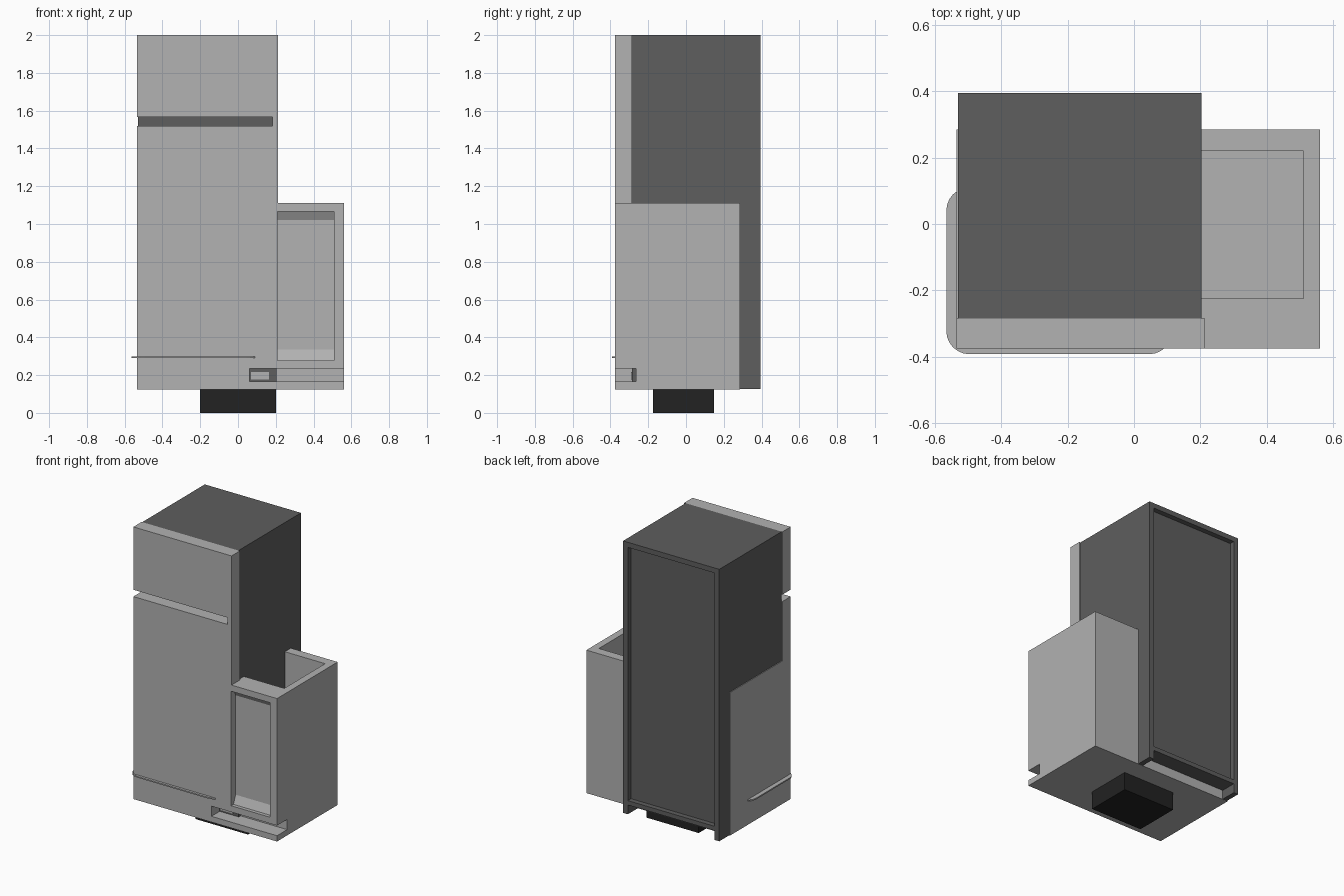
import bpy, bmesh, math

if "Cube" in bpy.data.objects:
    bpy.data.objects.remove(bpy.data.objects["Cube"])


def material(name, v):
    m = bpy.data.materials.new(name)
    m.diffuse_color = (v, v, v, 1)
    m.use_nodes = True
    m.node_tree.nodes["Principled BSDF"].inputs["Base Color"].default_value = m.diffuse_color
    return m


LIGHT = material("light_grey", 0.445)
DARK = material("dark_grey", 0.112)
BLACK = material("black", 0.016)


def prism(name, pts, a, b, axis, mat=None):
    """Extrude a 2D outline from a to b. axis 'z': pts are (x, y); axis 'x': pts are (y, z)."""
    bm = bmesh.new()
    place = (lambda p: (p[0], p[1], a)) if axis == 'z' else (lambda p: (a, p[0], p[1]))
    face = bm.faces.new([bm.verts.new(place(p)) for p in pts])
    ext = bmesh.ops.extrude_face_region(bm, geom=[face])
    d = (0, 0, b - a) if axis == 'z' else (b - a, 0, 0)
    bmesh.ops.translate(bm, vec=d, verts=[v for v in ext['geom'] if isinstance(v, bmesh.types.BMVert)])
    bmesh.ops.recalc_face_normals(bm, faces=bm.faces)
    me = bpy.data.meshes.new(name)
    bm.to_mesh(me)
    bm.free()
    ob = bpy.data.objects.new(name, me)
    bpy.context.collection.objects.link(ob)
    if mat:
        me.materials.append(mat)
    return ob


def box(name, x, y, z, mat=None):
    pts = [(x[0], y[0]), (x[1], y[0]), (x[1], y[1]), (x[0], y[1])]
    return prism(name, pts, z[0], z[1], 'z', mat)


def cut(ob, *cutters):
    """Subtract the cutters from ob, then delete them."""
    for c in cutters:
        c.hide_render = True
        m = ob.modifiers.new("cut", 'BOOLEAN')
        m.operation, m.solver, m.object = 'DIFFERENCE', 'EXACT', c
    dg = bpy.context.evaluated_depsgraph_get()
    me = bpy.data.meshes.new_from_object(ob.evaluated_get(dg))
    ob.modifiers.clear()
    ob.data = me
    for c in cutters:
        bpy.data.objects.remove(c)


# Lower housing with side bin, front recess and coin-tray slot
housing = box("lower_housing", (-0.535, 0.56), (-0.375, 0.285), (0.125, 1.11), LIGHT)
recess = [(-0.45, 0.278), (-0.45, 1.067), (-0.35, 1.067), (-0.325, 1.02),
          (-0.325, 0.335), (-0.35, 0.278)]
cut(housing,
    box("bin_cavity", (0.15, 0.51), (-0.225, 0.22), (0.3, 1.3)),
    prism("front_recess", recess, 0.21, 0.507, 'x'),
    box("tray_slot", (0.06, 0.7), (-0.5, -0.265), (0.165, 0.235)))

# Dark plate and light insert at the back of the slot
box("slot_plate", (0.06, 0.205), (-0.285, -0.26), (0.165, 0.235), DARK)
box("slot_insert", (0.07, 0.165), (-0.29, -0.284), (0.178, 0.216), LIGHT)

# Dark tower with recessed back panel, open between the rear feet
tower = box("tower", (-0.53, 0.203), (-0.285, 0.395), (0.126, 2.0), DARK)
cut(tower,
    box("back_recess", (-0.495, 0.167), (0.36, 0.5), (0.22, 1.965)),
    box("foot_gap", (-0.495, 0.167), (0.2, 0.5), (0.0, 0.19)))

# Upper door with a handle groove open on the left
door = box("upper_door", (-0.535, 0.213), (-0.375, -0.285), (1.11, 2.0), LIGHT)
cut(door, box("handle_groove", (-0.6, 0.183), (-0.5, -0.2), (1.52, 1.567)))

# Thin rounded trim wrapping the front left corner
R = 0.07
corners = [(-0.495, -0.322, 180), (0.045, -0.322, 270), (0.045, 0.04, 0), (-0.495, 0.04, 90)]
outline = []
for cx, cy, start in corners:
    for i in range(7):
        t = math.radians(start + i * 15)
        outline.append((cx + R * math.cos(t), cy + R * math.sin(t)))
prism("corner_trim", outline, 0.29, 0.299, 'z', LIGHT)

# Pedestal
box("pedestal", (-0.2, 0.2), (-0.175, 0.147), (0.0, 0.13), BLACK)
